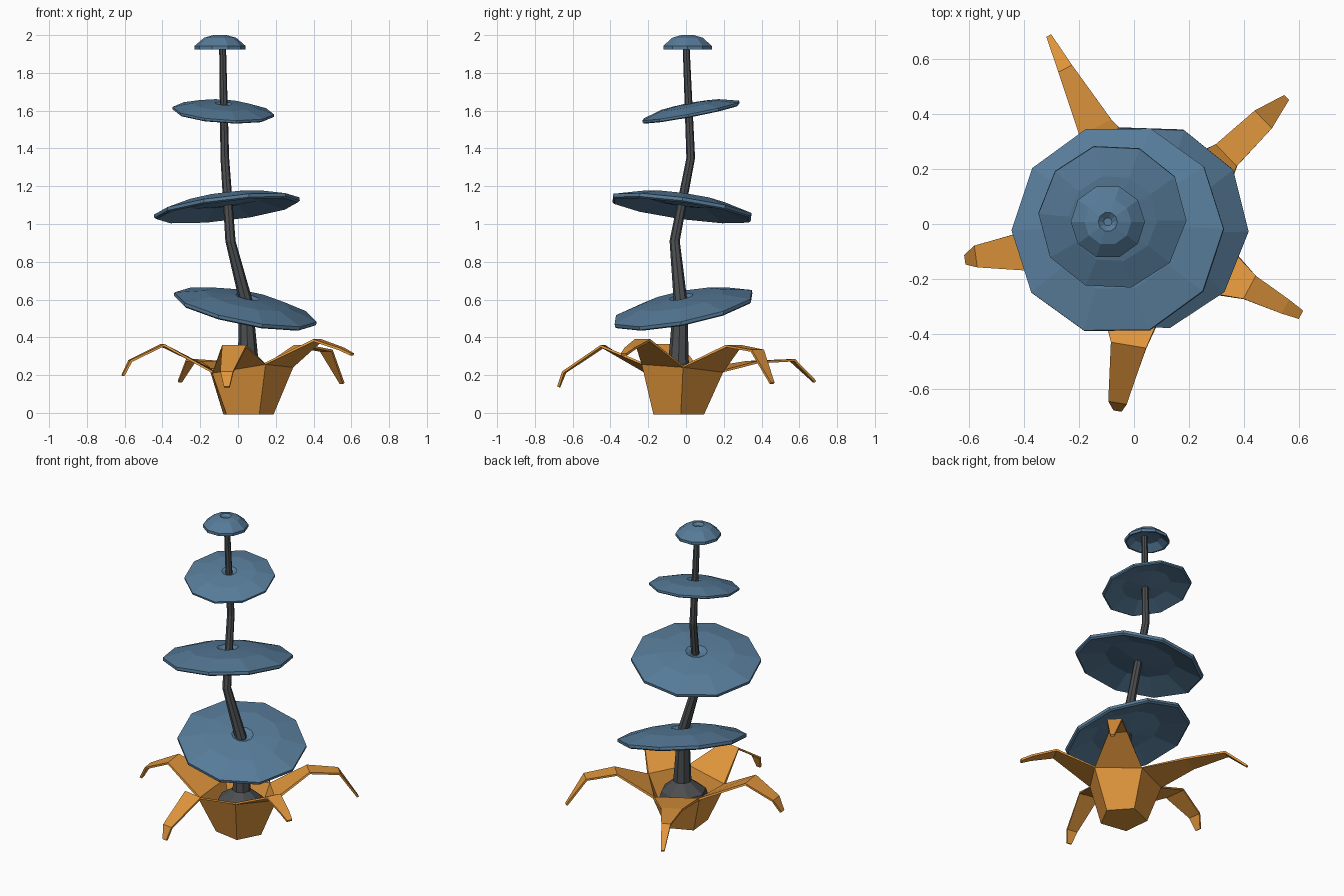
import bpy, bmesh, math
from mathutils import Vector

cube = bpy.data.objects.get("Cube")
if cube:
    bpy.data.objects.remove(cube, do_unlink=True)


def material(name, rgb):
    m = bpy.data.materials.new(name)
    m.use_nodes = True
    m.diffuse_color = (*rgb, 1)
    m.node_tree.nodes["Principled BSDF"].inputs["Base Color"].default_value = (*rgb, 1)
    return m


ORANGE = material("orange", (0.74, 0.30, 0.045))
BLUE = material("slate blue", (0.095, 0.20, 0.32))
GREY = material("dark grey", (0.07, 0.075, 0.08))


def finish(name, bm, mat):
    bmesh.ops.recalc_face_normals(bm, faces=bm.faces)
    me = bpy.data.meshes.new(name)
    bm.to_mesh(me)
    bm.free()
    me.materials.append(mat)
    ob = bpy.data.objects.new(name, me)
    bpy.context.collection.objects.link(ob)
    return ob


def loft(name, rings, sides, mat, turn=0.0):
    """Join horizontal rings given as (x, y, z, radius) and close both ends."""
    bm = bmesh.new()
    loops = []
    for x, y, z, r in rings:
        angles = [turn + math.tau * i / sides for i in range(sides)]
        loops.append([bm.verts.new((x + r * math.cos(a), y + r * math.sin(a), z)) for a in angles])
    for low, high in zip(loops, loops[1:]):
        for i in range(sides):
            j = (i + 1) % sides
            bm.faces.new((low[i], low[j], high[j], high[i]))
    bm.faces.new(loops[0])
    bm.faces.new(loops[-1])
    return finish(name, bm, mat)


# Crooked stem with a flared foot inside the pot
loft("stem", [
    (0.045, -0.04, 0.15, 0.15), (0.045, -0.04, 0.20, 0.135), (0.055, -0.04, 0.26, 0.055),
    (0.04, -0.03, 0.60, 0.036), (-0.04, -0.06, 0.91, 0.027),
    (-0.07, 0.025, 1.35, 0.023), (-0.082, 0.0, 1.96, 0.018)], 8, GREY)

# Tilted shallow discs: a dimpled dome on top, hollow underneath
DISC = [(0.05, 0.0), (0.55, 0.06), (0.97, -0.065), (1.0, -0.045), (1.0, 0.0),
        (0.6, 0.11), (0.17, 0.145), (0.07, 0.09)]


def disc(name, centre, radius, slope_x, slope_y, turn):
    rings = [(0, 0, h * radius, r * radius) for r, h in DISC]
    ob = loft(name, rings, 10, BLUE, math.radians(turn))
    normal = Vector((-slope_x, -slope_y, 1))
    ob.rotation_mode = 'QUATERNION'
    ob.rotation_quaternion = Vector((0, 0, 1)).rotation_difference(normal)
    ob.location = centre


disc("lower_disc", (0.04, -0.015, 0.56), 0.385, -0.20, 0.20, -3)
disc("middle_disc", (-0.06, -0.02, 1.095), 0.388, 0.12, -0.14, 0)
disc("upper_disc", (-0.078, 0.025, 1.60), 0.270, -0.065, 0.19, -3)

# Small top cap
CAP = [(0.02, 1.965), (0.08, 1.96), (0.125, 1.925), (0.135, 1.925), (0.135, 1.943),
       (0.085, 1.986), (0.035, 2.0), (0.015, 1.985)]
loft("top_cap", [(-0.095, 0.008, z, r) for r, z in CAP], 10, BLUE)

# Pot whose five walls grow into drooping petals: (knee, bend, tip) as x, y, z, width
PETALS = [
    [(-0.02, -0.44, 0.36, 0.13), (-0.06, -0.65, 0.22, 0.068), (-0.06, -0.68, 0.14, 0.03)],
    [(0.42, -0.23, 0.39, 0.095), (0.55, -0.30, 0.345, 0.058), (0.607, -0.33, 0.315, 0.034)],
    [(0.335, 0.25, 0.36, 0.11), (0.47, 0.38, 0.335, 0.09), (0.555, 0.46, 0.16, 0.025)],
    [(-0.14, 0.35, 0.275, 0.13), (-0.25, 0.565, 0.285, 0.056), (-0.31, 0.685, 0.17, 0.02)],
    [(-0.40, -0.10, 0.365, 0.14), (-0.575, -0.118, 0.28, 0.08), (-0.615, -0.13, 0.20, 0.035)],
]
# Dips between petals: angle, radius, height
DIPS = [(-137, 0.24, 0.22), (-62, 0.205, 0.265), (7, 0.24, 0.25), (77, 0.24, 0.225), (148, 0.22, 0.235)]
CX, CY = 0.045, -0.045

bm = bmesh.new()
foot, dips = [], []
for angle, r, z in DIPS:
    c, s = math.cos(math.radians(angle)), math.sin(math.radians(angle))
    foot.append(bm.verts.new((CX + 0.135 * c, CY + 0.135 * s, 0)))
    dips.append(bm.verts.new((CX + r * c, CY + r * s, z)))
bm.faces.new(foot[::-1])
for i, petal in enumerate(PETALS):
    j = (i + 1) % 5
    bm.faces.new((foot[i], foot[j], dips[j], dips[i]))
    start, end = Vector(petal[0][:2]), Vector(petal[-1][:2])
    along = (end - start).normalized()
    across = Vector((-along.y, along.x, 0))
    right, left = dips[i], dips[j]
    for x, y, z, width in petal:
        p = Vector((x, y, z))
        r = bm.verts.new(p - across * width / 2)
        l = bm.verts.new(p + across * width / 2)
        bm.faces.new((right, left, l, r))
        right, left = r, l
pot = finish("petal_pot", bm, ORANGE)
shell = pot.modifiers.new("thickness", 'SOLIDIFY')
shell.thickness = 0.013
shell.offset = -1
